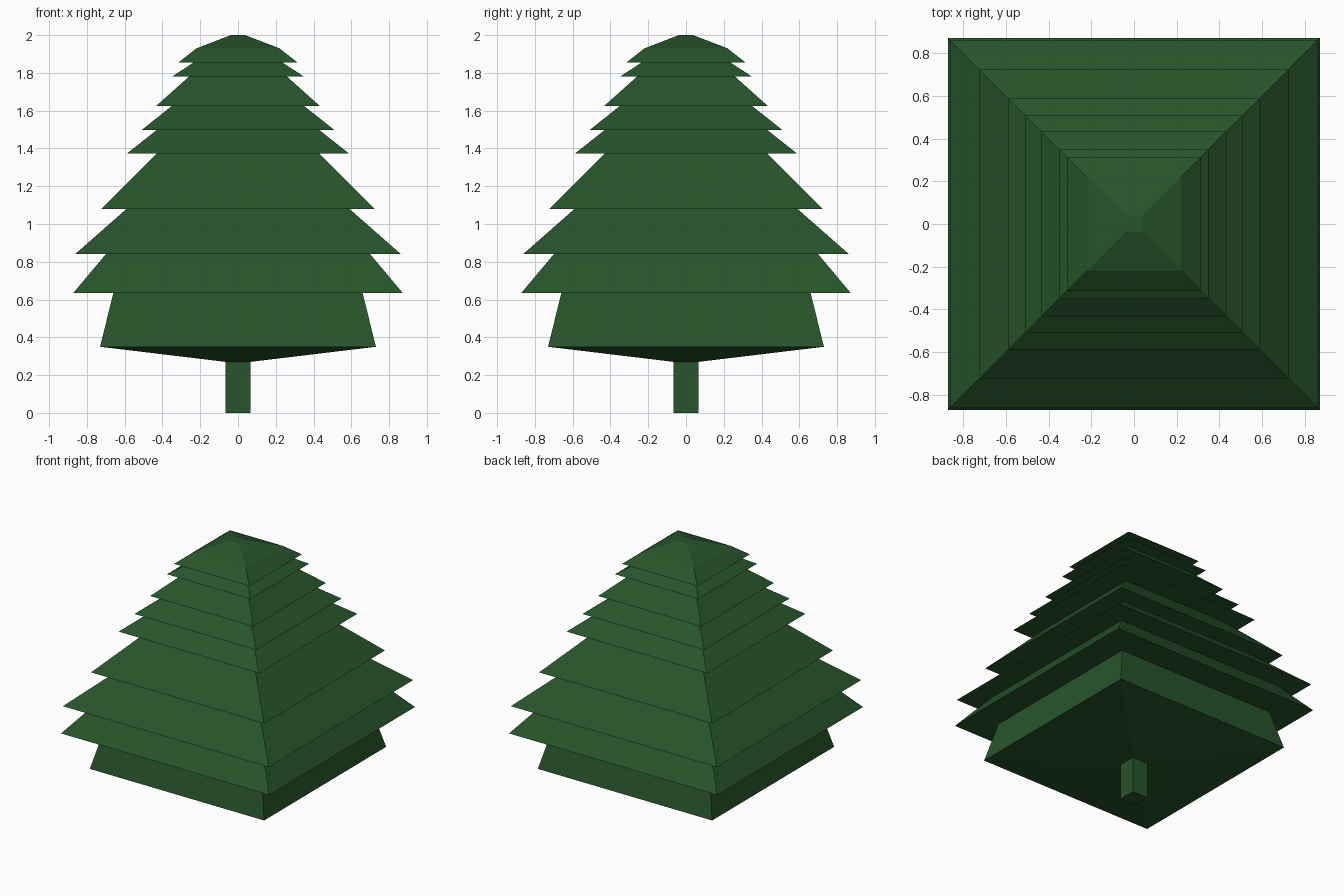
import bpy, bmesh

if "Cube" in bpy.data.objects:
    bpy.data.objects.remove(bpy.data.objects["Cube"])

green = bpy.data.materials.new("pine_green")
green.diffuse_color = (0.02, 0.09, 0.023, 1)
green.use_nodes = True
green.node_tree.nodes["Principled BSDF"].inputs["Base Color"].default_value = green.diffuse_color


def square_sweep(name, profile, cap_bottom=False, cap_top=False):
    """Stack square rings of (half width, height) and skin them."""
    bm = bmesh.new()
    rings = [[bm.verts.new((sx * w, sy * w, z))
              for sx, sy in ((-1, -1), (1, -1), (1, 1), (-1, 1))]
             for w, z in profile]
    for low, high in zip(rings, rings[1:]):
        for i in range(4):
            j = (i + 1) % 4
            bm.faces.new((low[i], low[j], high[j], high[i]))
    if cap_bottom:
        bm.faces.new(rings[0][::-1])
    if cap_top:
        bm.faces.new(rings[-1])
    mesh = bpy.data.meshes.new(name)
    bm.to_mesh(mesh)
    bm.free()
    mesh.materials.append(green)
    obj = bpy.data.objects.new(name, mesh)
    bpy.context.collection.objects.link(obj)
    return obj


# Square trunk, open where it meets the foliage
TRUNK = 0.065
square_sweep("trunk", [(TRUNK, 0), (TRUNK, 0.27)], cap_bottom=True)

# Tiers: (bottom half width, bottom z, top half width); each ends where the next begins
tiers = [(0.73, 0.35, 0.66), (0.872, 0.635, 0.70), (0.863, 0.84, 0.59),
         (0.724, 1.08, 0.43), (0.588, 1.373, 0.43), (0.51, 1.498, 0.35),
         (0.433, 1.625, 0.26), (0.35, 1.78, 0.235), (0.315, 1.855, 0.22)]
tops = [t[1] for t in tiers[1:]] + [1.93]
profile = [(TRUNK, 0.27)]
for (wide, z, narrow), z_top in zip(tiers, tops):
    profile += [(wide, z), (narrow, z_top)]
profile.append((0.038, 2.0))
square_sweep("foliage", profile, cap_top=True)
